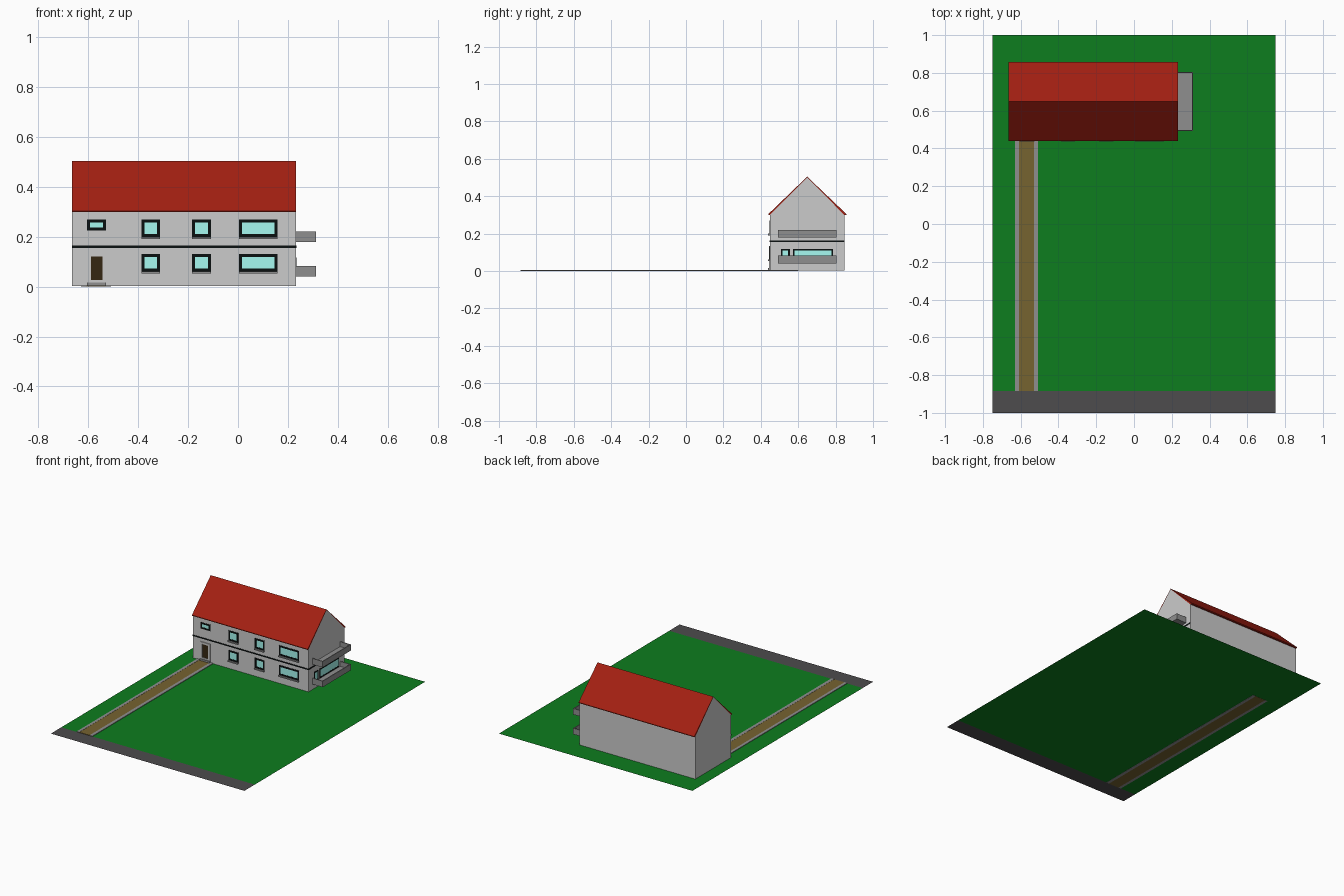
import bpy

if "Cube" in bpy.data.objects:
    bpy.data.objects.remove(bpy.data.objects["Cube"])


def material(name, r, g, b):
    m = bpy.data.materials.new(name)
    m.diffuse_color = (r, g, b, 1)
    m.use_nodes = True
    m.node_tree.nodes["Principled BSDF"].inputs["Base Color"].default_value = m.diffuse_color
    return m


GREEN = material("lawn_green", 0.004, 0.205, 0.013)
ROAD = material("asphalt", 0.075, 0.072, 0.075)
BROWN = material("path_brown", 0.18, 0.125, 0.03)
CURB = material("stone_grey", 0.275, 0.275, 0.275)
RED = material("roof_red", 0.37, 0.014, 0.006)
BLACK = material("trim_black", 0.003, 0.005, 0.005)
GLASS = material("window_glass", 0.38, 0.95, 0.88)
DOOR = material("door_brown", 0.036, 0.02, 0.006)


def make(name, verts, faces, mat=None):
    me = bpy.data.meshes.new(name)
    me.from_pydata(verts, [], faces)
    me.update()
    ob = bpy.data.objects.new(name, me)
    bpy.context.collection.objects.link(ob)
    if mat:
        me.materials.append(mat)
    return ob


def box(name, x, y, z, mat=None):
    v = [(a, b, c) for c in z for a, b in
         ((x[0], y[0]), (x[1], y[0]), (x[1], y[1]), (x[0], y[1]))]
    f = [(3, 2, 1, 0), (4, 5, 6, 7)]
    f += [(i, (i + 1) % 4, (i + 1) % 4 + 4, i + 4) for i in range(4)]
    return make(name, v, f, mat)


def plane(name, x, y, z, mat):
    return make(name, [(x[0], y[0], z), (x[1], y[0], z), (x[1], y[1], z), (x[0], y[1], z)],
                [(0, 1, 2, 3)], mat)


def prism(name, profile, x, mat=None):
    # extrude a counter-clockwise (y, z) profile along x
    n = len(profile)
    v = [(a, p, q) for a in x for p, q in profile]
    f = [tuple(reversed(range(n))), tuple(range(n, 2 * n))]
    f += [(i, (i + 1) % n, (i + 1) % n + n, i + n) for i in range(n)]
    return make(name, v, f, mat)


def wall_box(name, side, u, z, depth, mat):
    # thin box standing proud of the front or right wall
    if side == "front":
        return box(name, u, (Y0 - depth, Y0 + 0.002), z, mat)
    return box(name, (X1 - 0.002, X1 + depth), u, z, mat)


def window(name, side, u, z, sill=True, t=0.012):
    wall_box(name + "_glass", side, (u[0] + t, u[1] - t), (z[0] + t, z[1] - t), 0.0008, GLASS)
    for part, uu, zz in (("left", (u[0], u[0] + t), z),
                         ("right", (u[1] - t, u[1]), z),
                         ("bottom", (u[0] + t, u[1] - t), (z[0], z[0] + t)),
                         ("top", (u[0] + t, u[1] - t), (z[1] - t, z[1]))):
        wall_box(f"{name}_frame_{part}", side, uu, zz, 0.0016, BLACK)
    if sill:
        wall_box(name + "_sill", side, u, (z[0] - 0.009, z[0]), 0.011, CURB)


# House extents
X0, X1, Y0, Y1, YM = -0.665, 0.232, 0.449, 0.847, 0.648

# Ground: lawn and road
plane("lawn", (-0.75, 0.75), (-0.885, 1), 0.001, GREEN)
plane("road", (-0.75, 0.75), (-1, -0.885), 0.001, ROAD)

# Path with curbs
box("path", (-0.61, -0.53), (-0.885, 0.6), (0, 0.004), BROWN)
box("curb_left", (-0.63, -0.61), (-0.885, 0.6), (0, 0.005), CURB)
box("curb_right", (-0.53, -0.508), (-0.885, 0.6), (0, 0.005), CURB)

# Walls with gables, and the thin roof
prism("house_walls", [(Y0, 0.002), (Y1, 0.002), (Y1, 0.299), (YM, 0.5), (Y0, 0.299)], (X0, X1))
prism("roof", [(0.44, 0.304), (0.441, 0.299), (Y0, 0.299), (YM, 0.5), (Y1, 0.299),
               (0.857, 0.299), (0.858, 0.304), (YM, 0.504)], (X0, X1), RED)

# Black belt between the floors
wall_box("belt_front", "front", (X0, X1), (0.155, 0.164), 0.002, BLACK)
wall_box("belt_right", "right", (Y0, Y1), (0.155, 0.164), 0.002, BLACK)

# Front windows on both floors
for floor, z in (("lower", (0.061, 0.131)), ("upper", (0.199, 0.269))):
    for i, u in enumerate(((-0.387, -0.312), (-0.184, -0.109), (0.004, 0.158))):
        window(f"{floor}_window_{i + 1}", "front", u, z)
window("small_window", "front", (-0.605, -0.528), (0.224, 0.269), sill=False)

# Right side door and window behind the lower balcony
window("balcony_door", "right", (0.508, 0.555), (0.05, 0.117), sill=False, t=0.009)
window("balcony_window", "right", (0.572, 0.787), (0.05, 0.117), sill=False, t=0.009)

# Front door with frame and step
wall_box("door_leaf", "front", (-0.59, -0.542), (0.026, 0.12), 0.001, DOOR)
for part, u, z in (("left", (-0.605, -0.59), (0.016, 0.134)),
                   ("right", (-0.542, -0.528), (0.016, 0.134)),
                   ("top", (-0.59, -0.542), (0.12, 0.134)),
                   ("bottom", (-0.59, -0.542), (0.016, 0.026))):
    wall_box("door_frame_" + part, "front", u, z, 0.006, None)
wall_box("door_step", "front", (-0.605, -0.528), (0.004, 0.016), 0.011, CURB)

# Balconies: open trays with thin parapets
for floor, z0 in (("lower", 0.04), ("upper", 0.178)):
    z, t, xo, ya, yb = (z0, z0 + 0.042), 0.006, 0.312, 0.492, 0.805
    box(floor + "_balcony_floor", (X1 - 0.002, xo - t), (ya + t, yb - t), (z0, z0 + 0.008), CURB)
    box(floor + "_balcony_outer", (xo - t, xo), (ya, yb), z, CURB)
    box(floor + "_balcony_front", (X1 - 0.002, xo - t), (ya, ya + t), z, CURB)
    box(floor + "_balcony_back", (X1 - 0.002, xo - t), (yb - t, yb), z, CURB)
